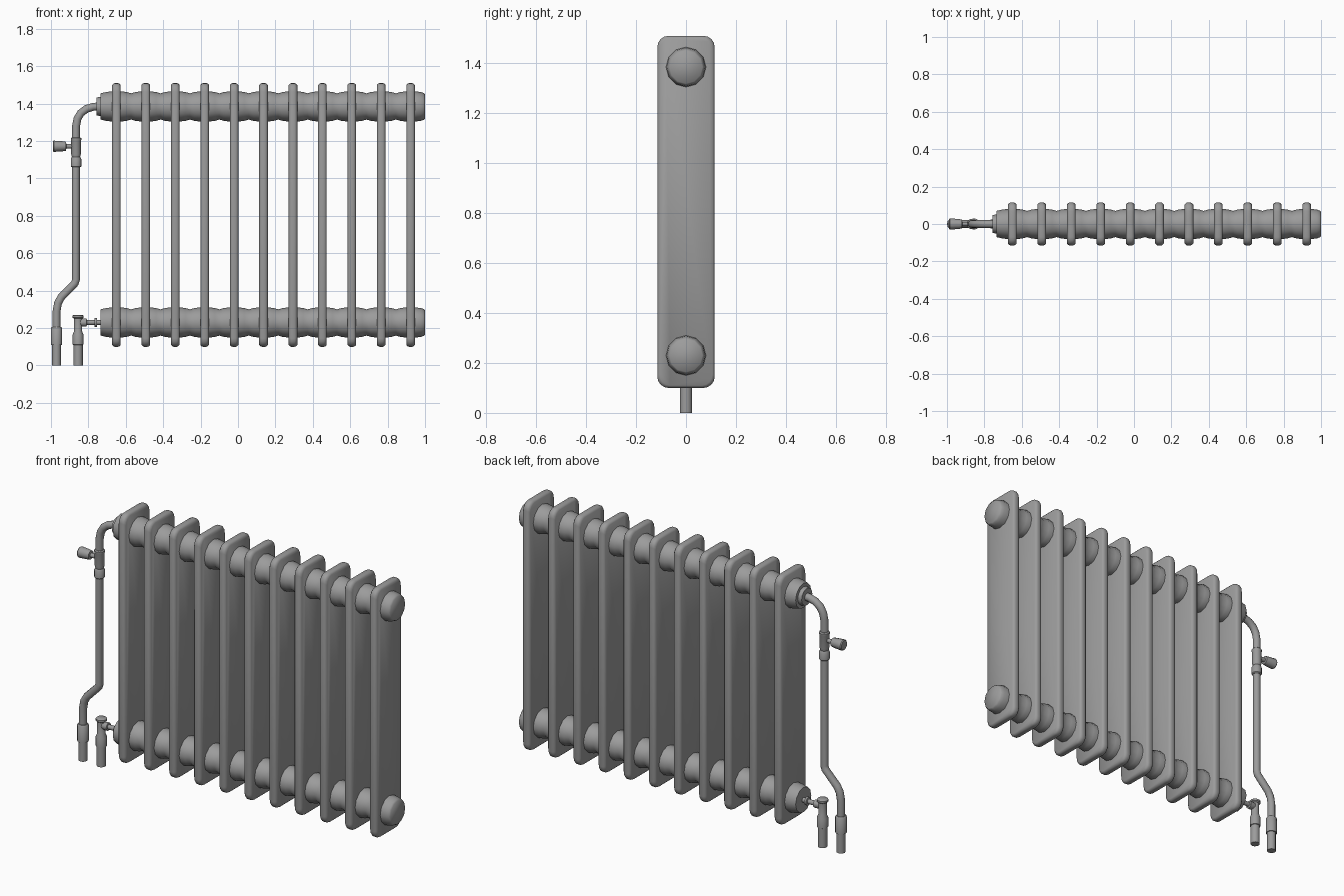
import bpy, bmesh, math
from mathutils import Vector

cube = bpy.data.objects.get("Cube")
if cube:
    bpy.data.objects.remove(cube)

grey = bpy.data.materials.new("radiator grey")
grey.use_nodes = True
colour = (0.33, 0.33, 0.33, 1)
grey.diffuse_color = colour
bsdf = next(n for n in grey.node_tree.nodes if n.type == 'BSDF_PRINCIPLED')
bsdf.inputs["Base Color"].default_value = colour


def finish(bm, name, angle=40):
    bmesh.ops.recalc_face_normals(bm, faces=bm.faces[:])
    mesh = bpy.data.meshes.new(name)
    bm.to_mesh(mesh)
    bm.free()
    mesh.materials.append(grey)
    obj = bpy.data.objects.new(name, mesh)
    bpy.context.collection.objects.link(obj)
    bpy.ops.object.select_all(action='DESELECT')
    obj.select_set(True)
    bpy.context.view_layer.objects.active = obj
    bpy.ops.object.shade_smooth_by_angle(angle=math.radians(angle))
    return obj


def skin(bm, rings):
    """Join rings of points into a closed tube."""
    loops = [[bm.verts.new(p) for p in ring] for ring in rings]
    n = len(loops[0])
    for a, b in zip(loops, loops[1:]):
        for i in range(n):
            bm.faces.new((a[i], a[(i + 1) % n], b[(i + 1) % n], b[i]))
    bm.faces.new(loops[0])
    bm.faces.new(loops[-1][::-1])


def lathe(name, axis, centre, profile, sides=12, angle=40):
    """Turn (position, radius) pairs about the x or z axis."""
    rings = []
    for pos, r in profile:
        ring = []
        for i in range(sides):
            t = math.tau * i / sides
            u, v = r * math.cos(t), r * math.sin(t)
            ring.append((pos, u, centre + v) if axis == 'x' else (centre + u, v, pos))
        rings.append(ring)
    bm = bmesh.new()
    skin(bm, rings)
    return finish(bm, name, angle)


def pipe(name, path, radius, sides=12):
    """Sweep a circle along a path in the xz plane."""
    pts = [Vector((x, 0, z)) for x, z in path]
    rings = []
    for k, p in enumerate(pts):
        before = (p - pts[k - 1]).normalized() if k else Vector()
        after = (pts[k + 1] - p).normalized() if k < len(pts) - 1 else Vector()
        d = (before + after).normalized()
        side, y = Vector((-d.z, 0, d.x)), Vector((0, 1, 0))
        rings.append([p + radius * (side * math.cos(t) + y * math.sin(t))
                      for t in (math.tau * i / sides for i in range(sides))])
    bm = bmesh.new()
    skin(bm, rings)
    return finish(bm, name)


# Upright fins with rounded corners and softened rims
FIRST, STEP, COUNT = -0.65, 0.1573, 11
LOW, HIGH = 0.23, 1.385
fin_xs = [FIRST + STEP * i for i in range(COUNT)]


def fin(x):
    outline = []
    corner = 0.045
    for k, (sy, sz) in enumerate([(1, 1), (-1, 1), (-1, -1), (1, -1)]):
        cy, cz = sy * (0.115 - corner), 0.805 + sz * (0.705 - corner)
        for j in range(5):
            t = math.pi / 2 * (k + j / 4)
            outline.append((cy + corner * math.cos(t), cz + corner * math.sin(t)))
    half, rim = 0.023, 0.01
    rings = []
    for dx, inset in ((-half, rim), (-half + rim * 0.7, rim * 0.3), (-half + rim * 1.4, 0),
                      (half - rim * 1.4, 0), (half - rim * 0.7, rim * 0.3), (half, rim)):
        ky, kz = 1 - inset / 0.115, 1 - inset / 0.705
        rings.append([(x + dx, y * ky, 0.805 + (z - 0.805) * kz) for y, z in outline])
    bm = bmesh.new()
    skin(bm, rings)
    finish(bm, "fin", 50)


for x in fin_xs:
    fin(x)

# Top and bottom headers: swelling at each fin, waisted between
for name, z in (("bottom_header", LOW), ("top_header", HIGH)):
    profile = []
    for x in fin_xs:
        profile += [(x - STEP / 2, 0.07), (x - 0.055, 0.077), (x - 0.03, 0.08),
                    (x + 0.03, 0.08), (x + 0.055, 0.077)]
    profile[0] = (-0.735, 0.07)
    profile += [(0.992, 0.072), (1.0, 0.066)]
    lathe(name, 'x', z, profile, angle=60)

# Supply pipe, bending from the top header down to the floor
lathe("top_bushing", 'x', HIGH, [(-0.757, 0.048), (-0.73, 0.052)])
pipe("supply_pipe", [(-0.74, 1.385), (-0.775, 1.383), (-0.81, 1.372), (-0.84, 1.35),
                     (-0.858, 1.32), (-0.866, 1.28), (-0.866, 0.46), (-0.872, 0.44),
                     (-0.945, 0.365), (-0.962, 0.335), (-0.97, 0.29), (-0.97, 0.19)], 0.021)
lathe("supply_sleeve", 'z', -0.97, [(0, 0.024), (0.11, 0.024), (0.11, 0.03),
                                    (0.2, 0.03), (0.206, 0.025)])

# Thermostat valve on the supply pipe
lathe("valve_body", 'z', -0.866, [(1.06, 0.023), (1.065, 0.028), (1.105, 0.028), (1.115, 0.022),
                                  (1.13, 0.026), (1.2, 0.026), (1.205, 0.028),
                                  (1.215, 0.028), (1.22, 0.022)])
lathe("valve_knob", 'x', 1.172, [(-0.99, 0.026), (-0.985, 0.03), (-0.94, 0.027), (-0.92, 0.024),
                                 (-0.918, 0.012), (-0.866, 0.012)])

# Return pipe with shut-off valve and side union
lathe("return_valve", 'z', -0.855, [(0, 0.025), (0.11, 0.025), (0.112, 0.029), (0.165, 0.029),
                                    (0.182, 0.022), (0.25, 0.022), (0.256, 0.03),
                                    (0.266, 0.03), (0.27, 0.025)])
lathe("return_union", 'x', LOW, [(-0.85, 0.018), (-0.825, 0.022), (-0.81, 0.022), (-0.808, 0.013),
                                 (-0.768, 0.013), (-0.766, 0.023), (-0.755, 0.023),
                                 (-0.753, 0.013), (-0.73, 0.013)])
